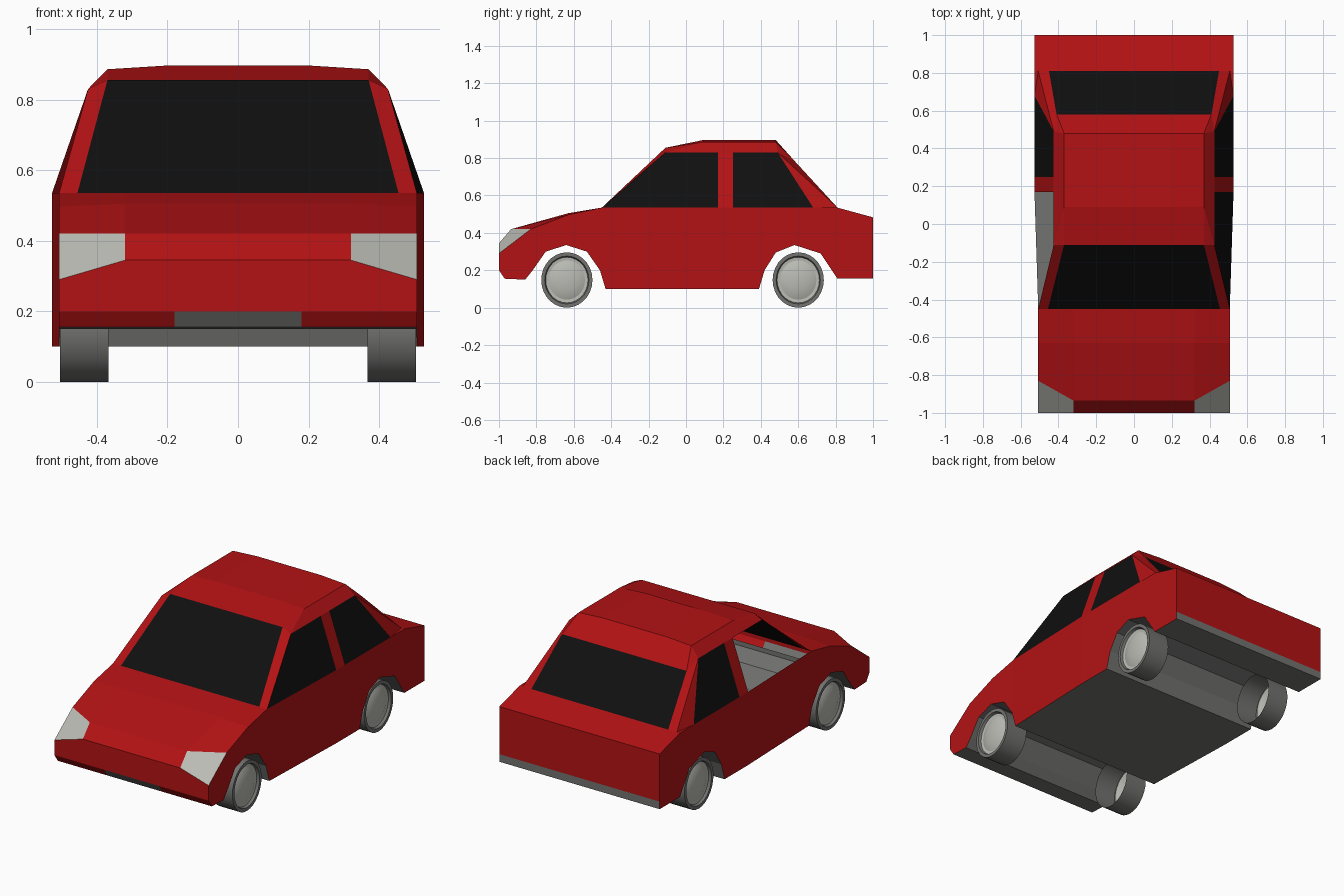
import bpy, bmesh, math
from mathutils import Vector

if "Cube" in bpy.data.objects:
    bpy.data.objects.remove(bpy.data.objects["Cube"])


def material(name, rgb):
    m = bpy.data.materials.new(name)
    m.diffuse_color = (*rgb, 1)
    m.use_nodes = True
    m.node_tree.nodes["Principled BSDF"].inputs["Base Color"].default_value = m.diffuse_color
    return m


RED = material("red_paint", (0.45, 0.006, 0.007))
BLACK = material("black_glass", (0.005, 0.005, 0.005))
GREY = material("grey_trim", (0.17, 0.17, 0.165))
LIGHT = material("light_grey", (0.5, 0.5, 0.46))


def flip(p):
    return (-p[0], p[1], p[2])


def both(polys):
    """Polygons plus their mirror images."""
    return polys + [[flip(p) for p in poly] for poly in polys]


def across(a, b):
    """Quad spanning the car between two right-hand points."""
    return [a, b, flip(b), flip(a)]


def part(name, mat, polys, center=(0, 0, 0.4)):
    """Mesh of flat polygons facing away from center."""
    bm = bmesh.new()
    for poly in polys:
        f = bm.faces.new([bm.verts.new(p) for p in poly])
        f.normal_update()
        if f.normal.dot(f.calc_center_median() - Vector(center)) < 0:
            f.normal_flip()
    bmesh.ops.remove_doubles(bm, verts=bm.verts, dist=0.0005)
    me = bpy.data.meshes.new(name)
    bm.to_mesh(me)
    bm.free()
    me.materials.append(mat)
    ob = bpy.data.objects.new(name, me)
    bpy.context.collection.objects.link(ob)
    return ob


def interp(profile, y):
    for (y0, z0), (y1, z1) in zip(profile, profile[1:]):
        if y0 <= y <= y1:
            return z0 + (z1 - z0) * (y - y0) / (y1 - y0)


# Lower body profiles along the car: sill with wheel arches, shoulder, half width
SILL = [(-1, .2), (-.97, .155), (-.86, .15), (-.82, .2), (-.75, .3), (-.64, .335),
        (-.53, .3), (-.46, .2), (-.43, .1), (.39, .1), (.42, .2), (.48, .295),
        (.58, .335), (.72, .29), (.81, .155), (1, .155)]
SHOULDER = [(-1, .29), (-.83, .42), (-.63, .497), (-.45, .535), (.81, .535), (1, .483)]
WIDTH = [(-1, .507), (-.45, .507), (.17, .527), (1, .527)]


def low(y):
    return (interp(WIDTH, y), y, interp(SILL, y))


def high(y):
    return (interp(WIDTH, y), y, interp(SHOULDER, y))


ys = sorted({p[0] for prof in (SILL, SHOULDER, WIDTH) for p in prof})
pairs = list(zip(ys, ys[1:]))
part("side_panels", RED, both([[low(a), low(b), high(b), high(a)] for a, b in pairs]))
part("floor_pan", GREY, [across(low(a), low(b)) for a, b in pairs if a >= -.97], (0, 0, 5))

# Nose, grille and hood
lamp_low, lamp_top = (.32, -1, .345), (.32, -.935, .42)
hood_mid, cowl = (.32, -.63, .505), high(-.45)
cowl_mid = (.32, -.45, .535)
nose = [low(-1), high(-1), lamp_low, flip(lamp_low), flip(high(-1)), flip(low(-1))]
part("nose", RED, [nose, across(lamp_low, lamp_top)])
part("hood", RED, [across(lamp_top, hood_mid), across(hood_mid, cowl_mid)] + both([
    [lamp_top, high(-.83), high(-.63), hood_mid],
    [hood_mid, high(-.63), cowl, cowl_mid]]))
part("headlights", LIGHT, both([[lamp_low, lamp_top, high(-.83), high(-1)]]))

# Front lip with number plate
plate_top, plate_low = (.18, -1, .2), (.18, -.97, .155)
part("front_lip", RED, both([[plate_top, low(-1), low(-.97), plate_low]]))
part("front_plate", GREY, [across(plate_top, plate_low)])

# Tail
bumper = (.527, 1, .2)
part("tail_panel", RED, [across(high(1), bumper)])
part("rear_bumper", GREY, [across(bumper, low(1))])
part("rear_deck", RED, [across(high(.81), high(1))])

# Cabin corner points
wind_low, wind_top = (.455, -.45, .535), (.37, -.11, .855)
rail_front, rail_rear = (.425, -.11, .83), (.425, .49, .83)
roof_front, roof_rear = (.37, .09, .886), (.37, .48, .886)
crown_front, crown_rear = (.21, .09, .896), (.21, .48, .896)
back_top, back_low = (.41, .58, .785), (.45, .81, .535)
c_foot, c_edge = (.507, .81, .535), (.527, .68, .535)

part("windshield", BLACK, [across(wind_low, wind_top)])
part("rear_window", BLACK, [across(back_top, back_low)])
part("roof", RED, [
    across(crown_front, crown_rear),
    [wind_top, roof_front, crown_front, flip(crown_front), flip(roof_front), flip(wind_top)],
    [roof_rear, back_top, flip(back_top), flip(roof_rear), flip(crown_rear), crown_rear]
] + both([
    [crown_front, roof_front, roof_rear, crown_rear],
    [wind_top, rail_front, roof_front],
    [roof_front, rail_front, rail_rear, roof_rear],
    [roof_rear, rail_rear, back_top]]))
part("front_pillars", RED, both([[wind_low, cowl, rail_front, wind_top]]))
part("rear_pillars", RED, both([
    [back_top, rail_rear, c_foot, back_low],
    [rail_rear, c_edge, c_foot],
    [c_edge, high(.81), c_foot]]))


# Side windows and middle pillars; the left front window is open
def rail(y):
    return (.425, y, .83)


front_glass = [cowl, high(.17), rail(.17), rail_front]
part("front_side_window", BLACK, [front_glass])
part("rear_side_windows", BLACK, both([[high(.25), c_edge, rail_rear, rail(.25)]]))
part("middle_pillars", RED, both([[high(.17), high(.25), rail(.25), rail(.17)]]))


# Wheels: lathed profiles of (sideways position, radius)
def lathe(name, mat, profile, y, side, n=28):
    def ring(x, r, i):
        t = 2 * math.pi * i / n
        return (side * x, y + .925 * r * math.cos(t), .148 + r * math.sin(t))
    polys = []
    for (x0, r0), (x1, r1) in zip(profile, profile[1:]):
        for i in range(n):
            quad = [ring(x0, r0, i), ring(x0, r0, i + 1)]
            quad += [ring(x1, r1, i + 1), ring(x1, r1, i)] if r1 else [ring(x1, 0, 0)]
            polys.append(quad)
    ob = part(name, mat, polys, (side * .3, y, .148))
    bpy.ops.object.select_all(action='DESELECT')
    ob.select_set(True)
    bpy.context.view_layer.objects.active = ob
    bpy.ops.object.shade_smooth_by_angle(angle=math.radians(35))


TYRE = [(.367, .148), (.505, .148), (.505, .128), (.49, .122)]
RIM = [(.49, .122), (.488, .105)]
HUB = [(.488, .105), (.496, .085), (.502, .055), (.505, .025), (.506, 0)]
for y, end in ((-.637, "front"), (.6, "rear")):
    for side, hand in ((1, "right"), (-1, "left")):
        for kind, mat, prof in (("tyre", GREY, TYRE), ("rim", LIGHT, RIM), ("hub", LIGHT, HUB)):
            lathe(f"{end}_{hand}_{kind}", mat, prof, y, side)
